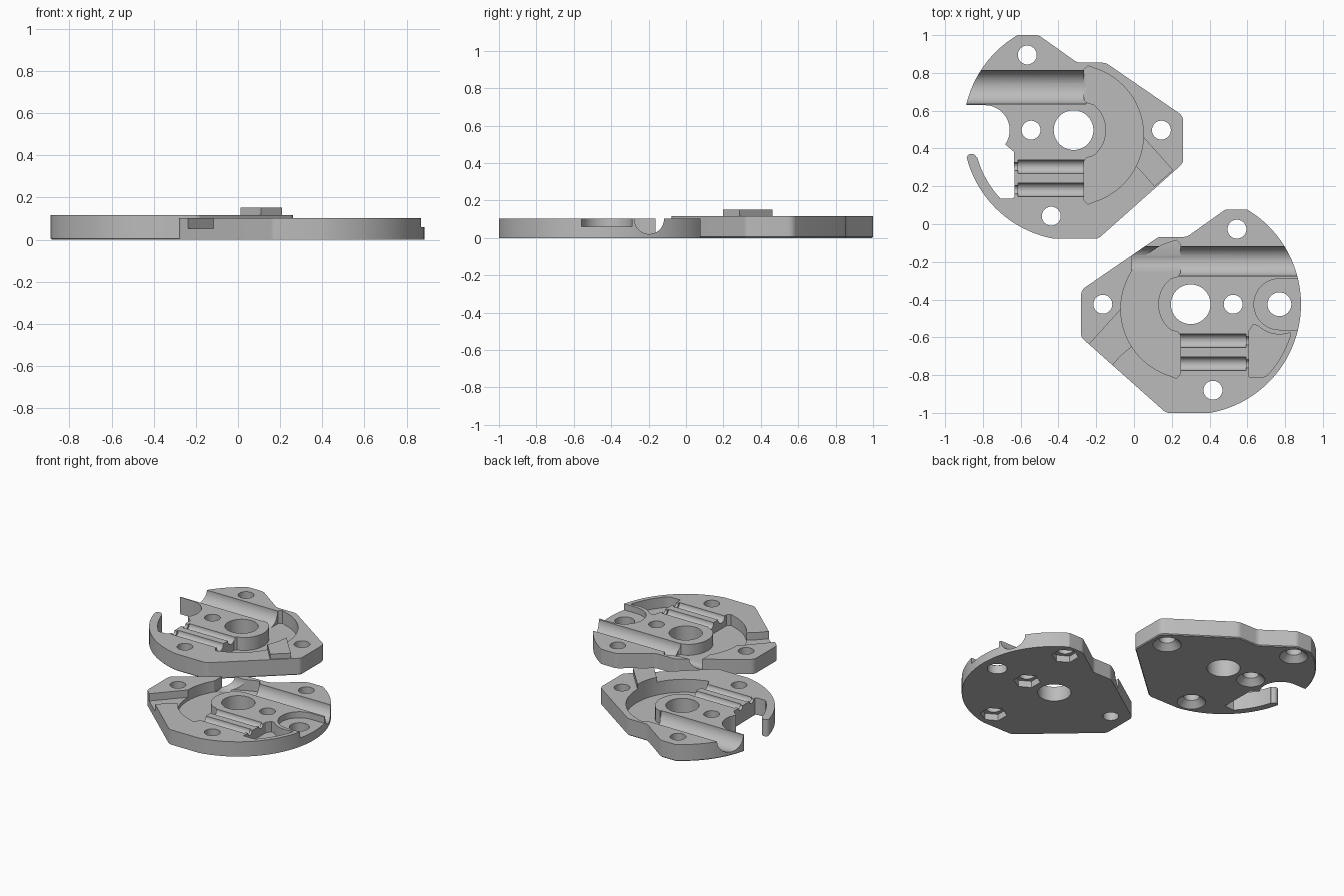
import bpy, bmesh, math
from mathutils import Matrix, Vector

if "Cube" in bpy.data.objects:
    bpy.data.objects.remove(bpy.data.objects["Cube"])

grey = bpy.data.materials.new("light grey")
grey.diffuse_color = (0.5, 0.5, 0.5, 1)
grey.use_nodes = True
grey.node_tree.nodes["Principled BSDF"].inputs["Base Color"].default_value = grey.diffuse_color


def arc(r, a0, a1, n, cx=0, cy=0):
    return [(cx + r * math.cos(math.radians(a0 + (a1 - a0) * i / n)),
             cy + r * math.sin(math.radians(a0 + (a1 - a0) * i / n))) for i in range(n + 1)]


def fillet(p, q, s, r, n=5):
    """Round the corner at q between points p and s."""
    p, q, s = Vector(p), Vector(q), Vector(s)
    a, b = (p - q).normalized(), (s - q).normalized()
    half = a.angle(b) / 2
    t = r / math.tan(half)
    c = q + (a + b).normalized() * (r / math.sin(half))
    v0, v1 = q + a * t - c, q + b * t - c
    return [tuple(c + v0.lerp(v1, i / n).normalized() * r) for i in range(n + 1)]


def new_object(name, bm):
    bmesh.ops.recalc_face_normals(bm, faces=bm.faces)
    me = bpy.data.meshes.new(name)
    bm.to_mesh(me)
    bm.free()
    ob = bpy.data.objects.new(name, me)
    bpy.context.collection.objects.link(ob)
    return ob


def prism(name, pts, z0, z1, chamfer=0):
    bm = bmesh.new()
    base = bm.faces.new([bm.verts.new((x, y, z0)) for x, y in pts])
    top = bmesh.ops.extrude_face_region(bm, geom=[base])["geom"]
    bmesh.ops.translate(bm, verts=[g for g in top if isinstance(g, bmesh.types.BMVert)],
                        vec=(0, 0, z1 - z0))
    if chamfer:
        low = [e for e in bm.edges if all(v.co.z < z0 + 1e-5 for v in e.verts)]
        bmesh.ops.bevel(bm, geom=low, offset=chamfer, segments=1, affect='EDGES')
    return new_object(name, bm)


def cone(name, x, y, r0, r1, z0, z1, n=40):
    bm = bmesh.new()
    bmesh.ops.create_cone(bm, cap_ends=True, segments=n, radius1=r0, radius2=r1, depth=z1 - z0,
                          matrix=Matrix.Translation((x, y, (z0 + z1) / 2)))
    return new_object(name, bm)


def rod(name, x0, x1, y, z, r, n=40):
    bm = bmesh.new()
    m = Matrix.Translation(((x0 + x1) / 2, y, z)) @ Matrix.Rotation(math.pi / 2, 4, 'Y')
    bmesh.ops.create_cone(bm, cap_ends=True, segments=n, radius1=r, radius2=r, depth=x1 - x0, matrix=m)
    return new_object(name, bm)


def combine(ob, tool, op='DIFFERENCE'):
    mod = ob.modifiers.new("cut", 'BOOLEAN')
    mod.operation, mod.object, mod.solver = op, tool, 'EXACT'
    me = bpy.data.meshes.new_from_object(ob.evaluated_get(bpy.context.evaluated_depsgraph_get()))
    ob.modifiers.clear()
    ob.data = me
    bpy.data.objects.remove(tool)


R = 0.584          # plate radius around the large bore
FLOOR = 0.027      # crescent pocket floor
HIGH = 0.3         # cutters reach above the plate
SCREWS = [(0.245, 0.398), (-0.465, 0), (0.225, 0), (0.118, -0.455)]


def outline():
    a0 = math.degrees(math.asin(-0.575 / R))
    a1 = math.degrees(math.asin(0.503 / R))
    pts = arc(R, a0, a1, 40)
    corners = [pts[-1], (0.185, 0.503), (-0.02, 0.357), (-0.17, 0.357), (-0.58, 0.075),
               (-0.58, -0.175), (-0.13, -0.575), pts[0]]
    radii = [0.05, 0.06, 0.06, 0.05, 0.04, 0.05]
    for i, r in enumerate(radii):
        pts += fillet(corners[i], corners[i + 1], corners[i + 2], r)
    return pts


def crescent():
    # round chamber wall on the outside, boss around the bore on the inside
    outer = arc(0.37, 104, 256, 44, 0, -0.025)
    inner = arc(0.172, 237, 123, 24)
    return ([(-0.075, 0.34)] + outer[1:-1] + [(-0.075, -0.392), (-0.055, -0.37), (-0.055, -0.165),
            (-0.068, -0.147)] + inner[1:-1] + [(-0.068, 0.147), (-0.055, 0.165), (-0.055, 0.32)])


def shared_cuts(ob, top, channel_r, channel_start):
    combine(ob, prism("chamber", crescent(), FLOOR, HIGH))
    combine(ob, rod("channel", channel_start, 0.8, 0.228, top - 0.003, channel_r, 56))
    for y in (-0.193, -0.315):      # two pin grooves with narrower ends
        combine(ob, rod("pin_groove", -0.065, 0.293, y, top - 0.001, 0.036))
        combine(ob, rod("pin_tip", 0.28, 0.32, y, top - 0.001, 0.022))
    combine(ob, cone("bore", 0, 0, 0.105, 0.105, -0.1, HIGH, 56))
    for x, y in SCREWS:
        combine(ob, cone("screw_hole", x, y, 0.05, 0.05, -0.1, HIGH))


def finish(ob, location):
    ob.location = location
    ob.data.materials.clear()
    ob.data.materials.append(grey)
    bpy.ops.object.select_all(action='DESELECT')
    ob.select_set(True)
    bpy.context.view_layer.objects.active = ob
    bpy.ops.object.shade_smooth_by_angle(angle=math.radians(30))


# Lower plate: blind recesses, key notch, hexagonal nut pockets
TOP = 0.103
lower = prism("nut_side_plate", outline(), 0, TOP)
combine(lower, prism("key_notch", [(-0.355, -0.01), (-0.31, -0.22), (-0.37, -0.27), (-0.45, -0.36),
                                   (-0.58, -0.26)], 0.052, HIGH))
shared_cuts(lower, TOP, 0.079, -0.31)
recess = arc(0.135, 90, 270, 24, 0.47, 0) + [(0.8, -0.135), (0.8, 0.135)]
combine(lower, prism("round_recess", recess, 0.06, HIGH))
combine(lower, cone("cable_hole", 0.47, 0, 0.063, 0.063, -0.1, HIGH))
wire = ([(0.31, -0.385), (0.31, -0.14), (0.33, -0.108), (0.355, -0.113)]
        + arc(0.16, 232, 290, 8, 0.47, 0) + [(0.53, -0.155)]
        + arc(0.553, -18, -43, 10) + [(0.385, -0.385)])
combine(lower, prism("wire_pocket", wire, 0.03, HIGH))
for i in (0, 2, 3):
    combine(lower, cone("nut_pocket", *SCREWS[i], 0.085, 0.085, -0.1, 0.045, 6))
finish(lower, (0.30, -0.425, 0))

# Upper plate: mirrored, with raised key, open cable notch, spring arm, countersinks
TOP = 0.117
upper = prism("screw_side_plate", outline(), 0, TOP, 0.006)
key = [(-0.365, -0.03), (-0.33, -0.19), (-0.35, -0.21), (-0.428, -0.299), (-0.528, -0.212)]
combine(upper, prism("key", key, 0.06, 0.152), 'UNION')
shared_cuts(upper, TOP, 0.089, -0.065)
notch = arc(0.132, 90, 215, 18, 0.47, 0) + [(0.315, -0.115), (0.312, -0.355)]
notch += [(0.325, -0.362), (0.365, -0.362)] + arc(0.53, -43, -16, 12)
notch += arc(0.027, 164, 0, 8, 0.54, -0.152) + [(0.8, -0.14), (0.8, 0.132)]
combine(upper, prism("cable_notch", notch, -0.1, HIGH))
for x, y in SCREWS:
    combine(upper, cone("countersink", x, y, 0.095, 0.045, -0.005, 0.045))
upper.data.transform(Matrix.Diagonal((-1, 1, 1, 1)))
upper.data.flip_normals()
finish(upper, (-0.32, 0.497, 0))
